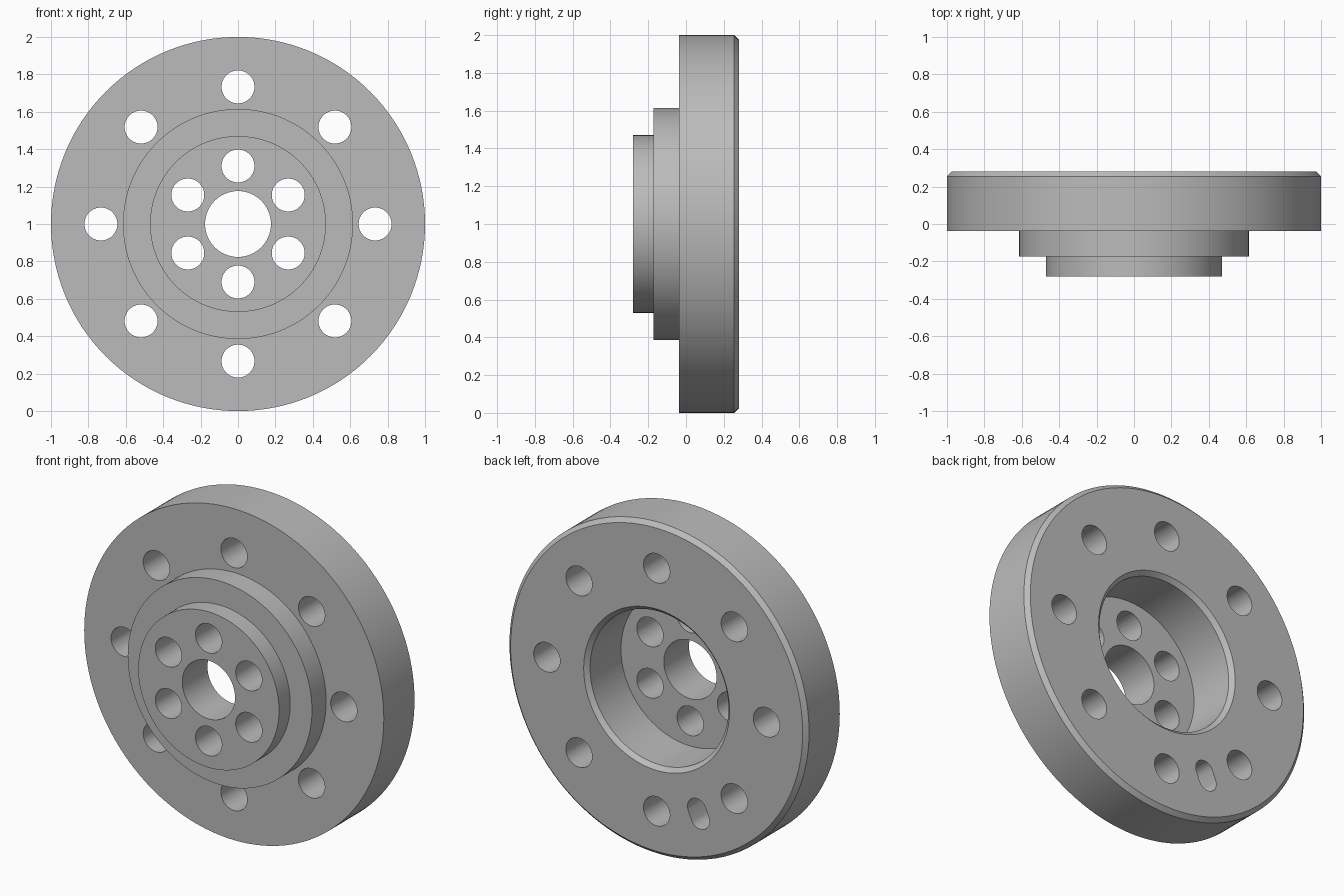
import bpy, bmesh, math
from mathutils import Matrix, Vector

cube = bpy.data.objects.get("Cube")
if cube:
    bpy.data.objects.remove(cube, do_unlink=True)

CENTRE_Z = 1.0
HOLE_R = 0.088


def finish(bm, name):
    bmesh.ops.remove_doubles(bm, verts=bm.verts, dist=1e-5)
    bmesh.ops.recalc_face_normals(bm, faces=bm.faces)
    mesh = bpy.data.meshes.new(name)
    bm.to_mesh(mesh)
    bm.free()
    obj = bpy.data.objects.new(name, mesh)
    obj.location.z = CENTRE_Z
    bpy.context.collection.objects.link(obj)
    return obj


def add_prism(bm, pitch_r, angle, radius, stretch, y0, y1, n=48):
    """Round or radially stretched peg along y, placed on a pitch circle."""
    spin = Matrix.Rotation(angle, 3, 'Y')
    verts = []
    for i in range(n):
        a = math.tau * (i + 0.5) / n
        x, z = radius * math.cos(a), radius * math.sin(a)
        z += math.copysign(stretch, z) + pitch_r
        verts.append(bm.verts.new(spin @ Vector((x, y0, z))))
    face = bm.faces.new(verts)
    out = bmesh.ops.extrude_face_region(bm, geom=[face])["geom"]
    moved = [v for v in out if isinstance(v, bmesh.types.BMVert)]
    bmesh.ops.translate(bm, verts=moved, vec=(0, y1 - y0, 0))


# Stepped hub and disc with bore and rear recess, as (radius, y)
profile = [(0.176, -0.28), (0.47, -0.28), (0.47, -0.173), (0.615, -0.173),
           (0.615, -0.038), (1.0, -0.038), (1.0, 0.255), (0.975, 0.28),
           (0.487, 0.28), (0.462, 0.255), (0.462, -0.04), (0.176, -0.04)]
bm = bmesh.new()
ring = [bm.verts.new((0, y, r)) for r, y in profile]
edges = [bm.edges.new((ring[i - 1], ring[i])) for i in range(len(ring))]
bmesh.ops.spin(bm, geom=ring + edges, cent=(0, 0, 0), axis=(0, 1, 0),
               angle=math.tau, steps=128, use_merge=True)
flange = finish(bm, "flange")

# Cutter for the bolt holes and the blind slot in the back
bm = bmesh.new()
for count, pitch in ((8, 0.733), (6, 0.31)):
    for i in range(count):
        add_prism(bm, pitch, math.tau * i / count, HOLE_R, 0, -0.5, 0.5)
add_prism(bm, 0.73, math.radians(180 + 22.5), 0.062, 0.03, 0.06, 0.5)
cutter = finish(bm, "hole_cutter")
cutter.hide_render = True

bpy.ops.object.select_all(action='DESELECT')
flange.select_set(True)
bpy.context.view_layer.objects.active = flange
mod = flange.modifiers.new("holes", 'BOOLEAN')
mod.operation = 'DIFFERENCE'
mod.solver = 'EXACT'
mod.object = cutter
bpy.ops.object.modifier_apply(modifier=mod.name)
bpy.data.objects.remove(cutter, do_unlink=True)

# Plain grey metal
grey = bpy.data.materials.new("grey_metal")
grey.use_nodes = True
colour = (0.5, 0.5, 0.5, 1)
grey.diffuse_color = colour
grey.node_tree.nodes["Principled BSDF"].inputs["Base Color"].default_value = colour
flange.data.materials.clear()
flange.data.materials.append(grey)
bpy.ops.object.shade_smooth_by_angle(angle=math.radians(30))
